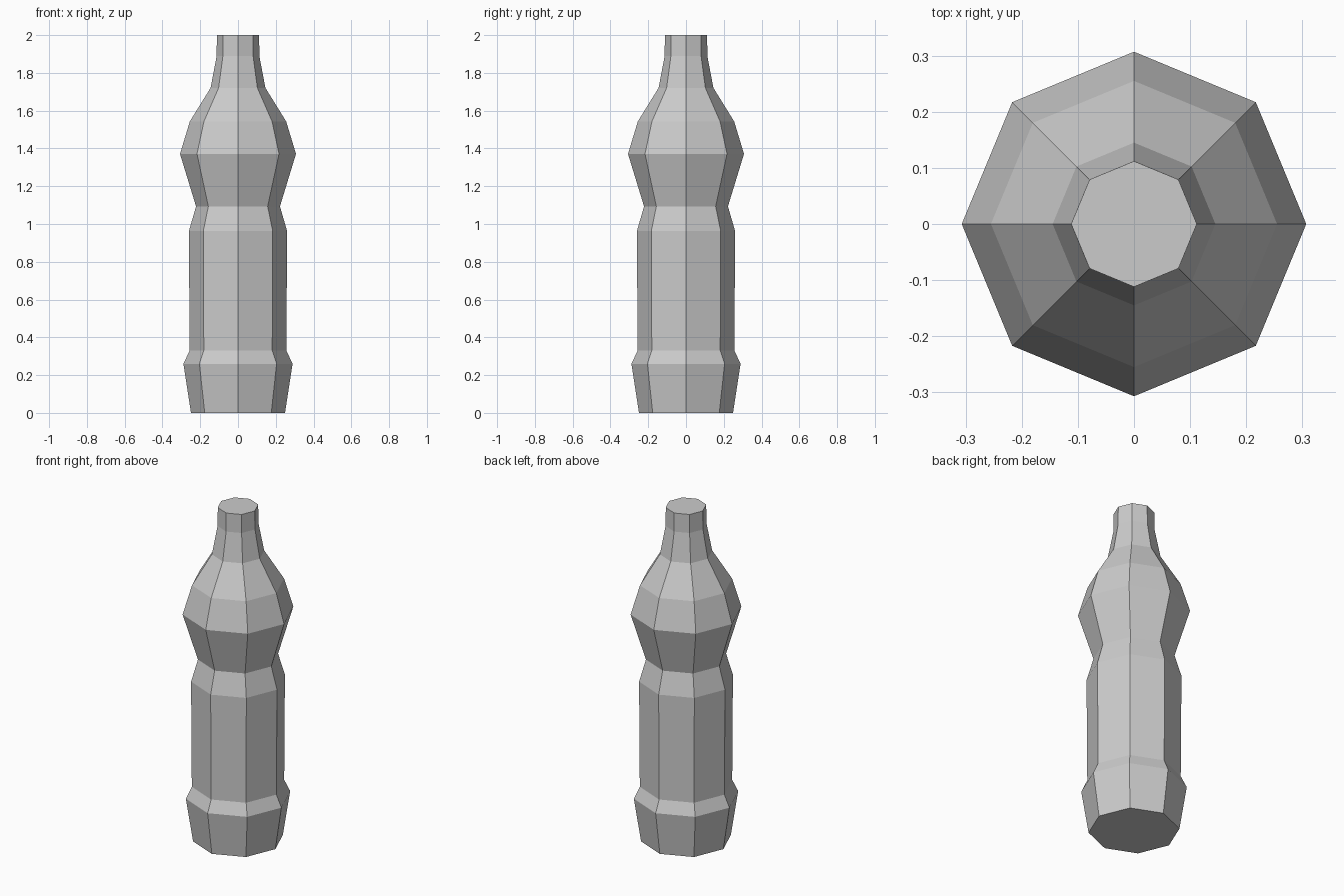
import bpy
import bmesh
from math import cos, sin, tau

if "Cube" in bpy.data.objects:
    bpy.data.objects.remove(bpy.data.objects["Cube"])

SIDES = 8

# Bottle profile from base to mouth: (radius, height)
PROFILE = [
    (0.249, 0.0), (0.289, 0.26), (0.256, 0.33), (0.26, 0.963),
    (0.222, 1.093), (0.307, 1.371), (0.255, 1.543), (0.145, 1.721),
    (0.113, 1.889), (0.112, 2.0),
]


def lathe(name, profile, sides):
    """Flat-shaded closed solid of revolution around z."""
    bm = bmesh.new()
    rings = [[bm.verts.new((r * cos(tau * i / sides), r * sin(tau * i / sides), z))
              for i in range(sides)] for r, z in profile]
    for low, high in zip(rings, rings[1:]):
        for i in range(sides):
            j = (i + 1) % sides
            bm.faces.new((low[i], low[j], high[j], high[i]))
    # Base and mouth caps
    bm.faces.new(rings[0][::-1])
    bm.faces.new(rings[-1])
    mesh = bpy.data.meshes.new(name)
    bm.to_mesh(mesh)
    bm.free()
    obj = bpy.data.objects.new(name, mesh)
    bpy.context.collection.objects.link(obj)
    return obj


# Bottle body
lathe("bottle", PROFILE, SIDES)
